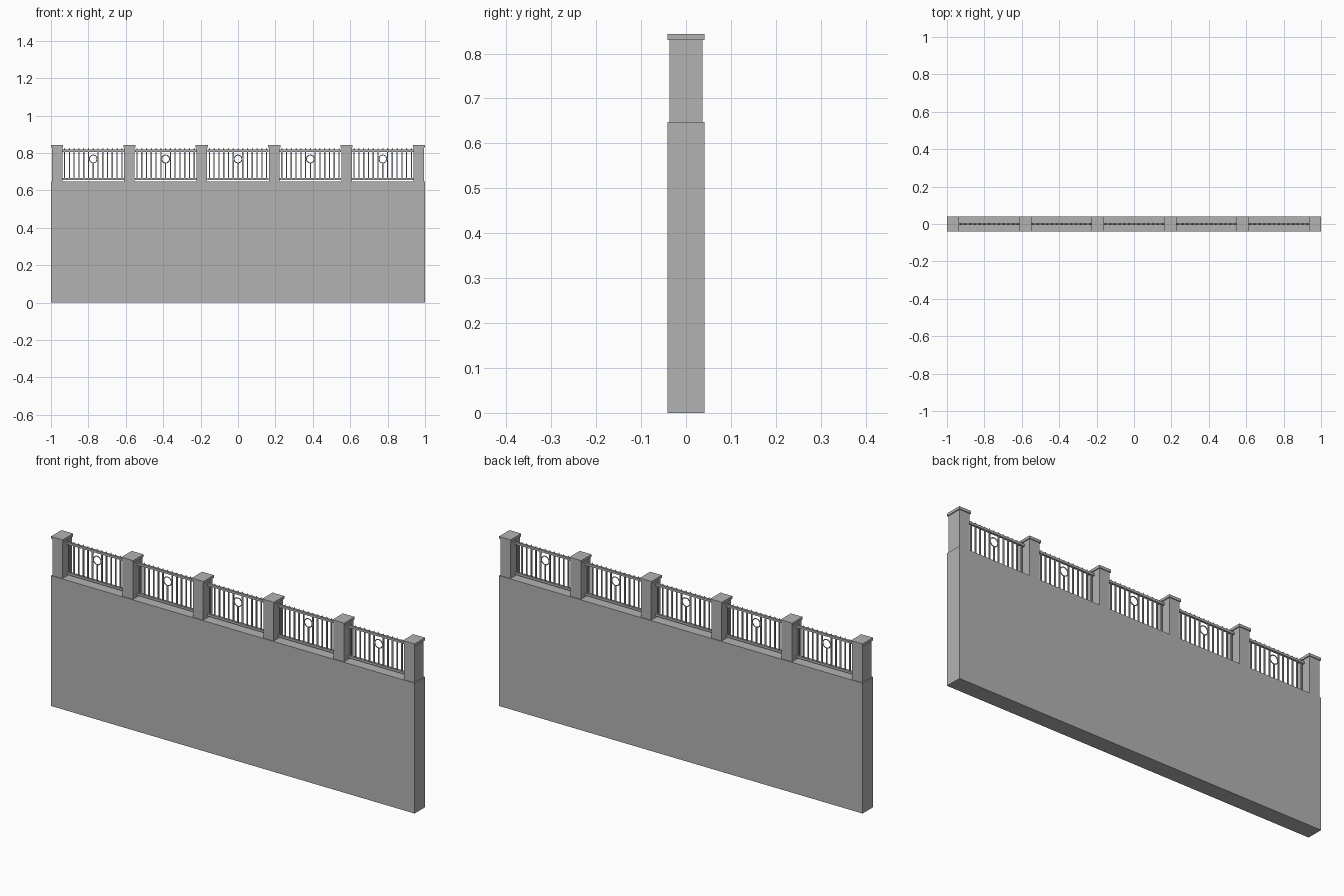
import bpy
import bmesh
import math
from mathutils import Matrix, Vector

cube = bpy.data.objects.get("Cube")
if cube:
    bpy.data.objects.remove(cube, do_unlink=True)

stone = bpy.data.materials.new("grey_stone")
stone.use_nodes = True
stone.diffuse_color = (0.45, 0.45, 0.45, 1)
stone.node_tree.nodes["Principled BSDF"].inputs["Base Color"].default_value = (0.45, 0.45, 0.45, 1)

BAY = 0.387
WALL_TOP = 0.648


def add_box(bm, centre, size):
    matrix = Matrix.Translation(centre) @ Matrix.Diagonal((*size, 1))
    bmesh.ops.create_cube(bm, size=1, matrix=matrix)


def finish(name, bm):
    mesh = bpy.data.meshes.new(name)
    bm.to_mesh(mesh)
    bm.free()
    mesh.materials.append(stone)
    obj = bpy.data.objects.new(name, mesh)
    bpy.context.collection.objects.link(obj)
    return obj


def add_ring(bm, centre, radius, tube, segments=20, sides=6):
    # Torus standing upright, facing the front
    loops = []
    for i in range(segments):
        a = math.tau * i / segments
        out = Vector((math.cos(a), 0, math.sin(a)))
        loop = []
        for j in range(sides):
            b = math.tau * j / sides
            offset = out * (radius + tube * math.cos(b))
            loop.append(bm.verts.new(centre + offset + Vector((0, tube * math.sin(b), 0))))
        loops.append(loop)
    for i in range(segments):
        here, there = loops[i], loops[(i + 1) % segments]
        for j in range(sides):
            k = (j + 1) % sides
            bm.faces.new((here[j], here[k], there[k], there[j]))
    bmesh.ops.recalc_face_normals(bm, faces=bm.faces)


# Solid wall
bm = bmesh.new()
add_box(bm, (0, 0, WALL_TOP / 2), (2, 0.082, WALL_TOP))
finish("wall", bm)

# Pillars with overhanging flat caps
for i in range(6):
    x = (i - 2.5) * BAY
    bm = bmesh.new()
    add_box(bm, (x, 0, 0.739), (0.056, 0.074, 0.182))
    finish(f"pillar_{i + 1}", bm)
    bm = bmesh.new()
    add_box(bm, (x, 0, 0.8365), (0.065, 0.082, 0.013))
    finish(f"pillar_cap_{i + 1}", bm)

# Railing panels between the pillars
for i in range(5):
    x = (i - 2) * BAY
    bm = bmesh.new()
    for z in (0.662, 0.812):
        add_box(bm, (x, 0, z), (0.328, 0.011, 0.011))
    finish(f"rails_{i + 1}", bm)

    bm = bmesh.new()
    for j in range(-6, 7):
        bar_x = x + j * 0.0255
        # The middle bar stops under the ring
        top = 0.812 if j else 0.747
        add_box(bm, (bar_x, 0, (0.662 + top) / 2), (0.006, 0.006, top - 0.662))
        # Pointed finial above the top rail
        bmesh.ops.create_cone(bm, cap_ends=True, segments=4, radius1=0.006, radius2=0,
                              depth=0.012,
                              matrix=Matrix.Translation((bar_x, 0, 0.822)))
    finish(f"bars_{i + 1}", bm)

    bm = bmesh.new()
    add_ring(bm, Vector((x, 0, 0.768)), 0.021, 0.0025)
    finish(f"ring_{i + 1}", bm)
